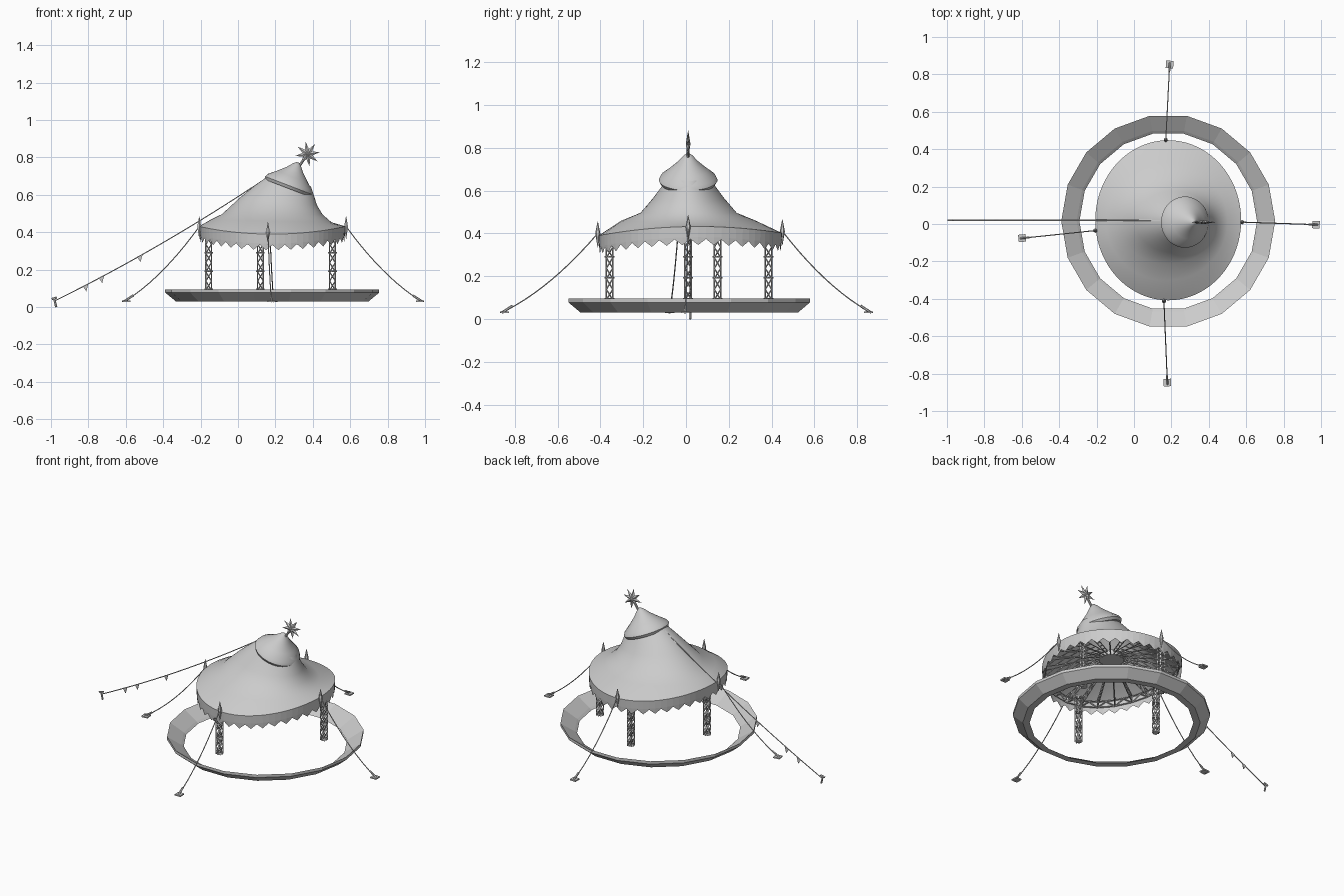
import bpy, bmesh, math
from math import sin, cos, pi, radians
from mathutils import Vector, Matrix

cube = bpy.data.objects.get("Cube")
if cube:
    bpy.data.objects.remove(cube, do_unlink=True)

grey = bpy.data.materials.new("plain grey")
grey.use_nodes = True
GREY = (0.6, 0.6, 0.6, 1)
grey.diffuse_color = GREY
grey.node_tree.nodes["Principled BSDF"].inputs["Base Color"].default_value = GREY

CX, CY = 0.183, 0.015     # pavilion centre


def finish(name, bm, smooth=False):
    bmesh.ops.recalc_face_normals(bm, faces=bm.faces)
    mesh = bpy.data.meshes.new(name)
    bm.to_mesh(mesh)
    bm.free()
    mesh.materials.append(grey)
    ob = bpy.data.objects.new(name, mesh)
    bpy.context.collection.objects.link(ob)
    if smooth:
        bpy.ops.object.select_all(action="DESELECT")
        bpy.context.view_layer.objects.active = ob
        ob.select_set(True)
        bpy.ops.object.shade_smooth_by_angle(angle=radians(50))
    return ob


def loft(name, rings, smooth=False, loop=False, cap=False):
    """Skin a list of closed rings of points."""
    bm = bmesh.new()
    vs = [[bm.verts.new(p) for p in ring] for ring in rings]
    n = len(vs[0])
    pairs = list(zip(vs, vs[1:])) + ([(vs[-1], vs[0])] if loop else [])
    for a, b in pairs:
        for i in range(n):
            j = (i + 1) % n
            bm.faces.new((a[i], a[j], b[j], b[i]))
    if cap:
        bm.faces.new(vs[-1])
    return finish(name, bm, smooth)


def circle(r, z, n, cx=CX, cy=CY):
    return [Vector((cx + r * cos(2 * pi * i / n), cy + r * sin(2 * pi * i / n), z)) for i in range(n)]


def bars(name, pairs, r, sides=4, tip=None):
    """Thin rods, one for each pair of end points."""
    bm = bmesh.new()
    for a, b in pairs:
        a, b = Vector(a), Vector(b)
        d = b - a
        mat = Matrix.Translation((a + b) / 2) @ d.to_track_quat("Z", "Y").to_matrix().to_4x4()
        bmesh.ops.create_cone(bm, cap_ends=True, segments=sides, radius1=r,
                              radius2=r if tip is None else tip, depth=d.length, matrix=mat)
    return finish(name, bm)


def sagging(a, b, sag, n=10):
    pts = [Vector(a).lerp(Vector(b), i / n) - Vector((0, 0, sag * 4 * (i / n) * (1 - i / n)))
           for i in range(n + 1)]
    return pts, list(zip(pts, pts[1:]))


# Base ring, an eighteen-sided dish-shaped kerb
section = [(.572, .095), (.572, .077), (.515, .03), (.475, .03), (.49, .042)]
loft("base_ring", [circle(r, z, 18) for r, z in section], loop=True)

# Canopy: leaning rings given by left point, right point and half depth
N = 72


def eave(a, scale=1.0, drop=0.0):
    return Vector((CX + .39 * scale * cos(a), .02 + .428 * scale * sin(a),
                   .414 + .018 * cos(2 * a) + .006 * sin(a) - drop))


canopy = [[eave(2 * pi * i / N) for i in range(N)]]
levels = [(-.15, .465, .50, .453, .315), (-.085, .497, .452, .495, .225),
          (.01, .585, .422, .545, .165), (.09, .65, .405, .60, .12), (.16, .70, .39, .645, .085)]
for xl, zl, xr, zr, ry in levels:
    ring = []
    for i in range(N):
        a = 2 * pi * i / N
        ring.append(Vector(((xl + xr) / 2 + (xr - xl) / 2 * cos(a), .012 + ry * sin(a),
                            (zl + zr) / 2 + (zr - zl) / 2 * cos(a))))
    canopy.append(ring)
roof = loft("canopy", canopy, smooth=True)

# Valance with pointed lower edge
depth = [0, .05]
valance = [[eave(2 * pi * i / N, 1 - .1 * d, d) for i in range(N)] for d in depth]
valance.append([eave(2 * pi * i / N, .99, .058 + .028 * (i % 2)) for i in range(N)])
loft("valance", valance)

# Tilted cap on the peak
tilt = Matrix.Translation((.275, .01, .655)) @ Matrix.Rotation(radians(21), 4, "Y")
cap_profile = [(.10, -.022), (.128, -.022), (.137, -.006), (.128, .012), (.09, .044),
               (.048, .083), (.022, .114), (.006, .127)]
loft("cap", [[tilt @ p for p in circle(r, h, 48, 0, 0)] for r, h in cap_profile],
     smooth=True, cap=True)

# Star ornament on a short rod
star_c = Vector((.372, .01, .818))
bm = bmesh.new()
rim = []
for i in range(16):
    a = 2 * pi * i / 16 + .15
    r = .066 if i % 2 == 0 else .028
    rim.append(bm.verts.new(star_c + Vector((r * cos(a), 0, r * sin(a)))))
for side in (-.011, .011):
    hub = bm.verts.new(star_c + Vector((0, side, 0)))
    for i in range(16):
        bm.faces.new((hub, rim[i], rim[(i + 1) % 16]))
finish("star", bm)
bars("star_rod", [((.325, .01, .75), star_c)], .007, 8)

# Lattice columns
struts, collars = [], []
W, Z0, Z1, STEPS = .015, .09, .385, 6
for x, y in [(.505, .147), (-.157, .01), (.12, -.357), (.12, .385)]:
    corners = [(x + W * sx, y + W * sy) for sx, sy in ((-1, -1), (1, -1), (1, 1), (-1, 1))]
    for i in range(4):
        p, q = corners[i], corners[(i + 1) % 4]
        struts.append(((*p, Z0), (*p, Z1)))
        for k in range(STEPS):
            a, b = (Z0 + (Z1 - Z0) * j / STEPS for j in (k, k + 1))
            struts.append(((*p, a), (*q, b)))
            struts.append(((*q, a), (*p, b)))
    for k in range(0, STEPS + 1, 2):
        z = Z0 + (Z1 - Z0) * k / STEPS
        collars.append(((x, y, z), (x, y, z + .008)))
bars("columns", struts, .0032)
bars("column_collars", collars, .023)

# Rafters, lattice eave beam and ceiling hub
rafters, beam = [], []
RIBS = 24
for i in range(RIBS):
    a, b = 2 * pi * i / RIBS, 2 * pi * (i + 1) / RIBS
    hub = Vector((CX + .065 * cos(a), .015 + .065 * sin(a), .475))
    top, low = eave(a, .96, .005), eave(a, .96, .045)
    hub_low = hub - Vector((0, 0, .025))
    rafters += [(hub, top), (hub_low, low), (top, low)]
    for k in range(6):
        s, e = k / 6, (k + 1) / 6
        rafters.append((hub.lerp(top, s), hub_low.lerp(low, e)))
    beam += [(top, eave(b, .96, .005)), (low, eave(b, .96, .045)),
             (low, eave((a + b) / 2, .96, .008)), (eave((a + b) / 2, .96, .008), eave(b, .96, .045))]
bars("rafters", rafters, .0035)
bars("eave_beam", beam, .004)
bars("ceiling_hub", [((CX, .015, .447), (CX, .015, .478))], .072, 24)

# Guy ropes with eave spikes and ground pegs
guys = [((.578, .01, .43), (.965, -.003, .04)), ((-.207, -.035, .43), (-.59, -.075, .04)),
        ((.16, -.412, .40), (.178, -.84, .04)), ((.17, .45, .41), (.19, .845, .04))]
ropes, spikes, spikes_low, pegs = [], [], [], []
bm = bmesh.new()
for a, b in guys:
    ropes += sagging(a, b, .035)[1]
    a, b = Vector(a), Vector(b)
    out = Vector((b.x - a.x, b.y - a.y, 0)).normalized()
    spikes.append((a, a + Vector((0, 0, .055))))
    spikes_low.append((a, a - Vector((0, 0, .065))))
    pegs.append((b + out * .02 - Vector((0, 0, .01)), b - out * .03 + Vector((0, 0, .022))))
    plate = Matrix.Translation(b + out * .008 - Vector((0, 0, .008))) @ \
        out.to_track_quat("X", "Z").to_matrix().to_4x4() @ Matrix.Diagonal((.04, .04, .008, 1))
    bmesh.ops.create_cube(bm, size=1, matrix=plate)
finish("peg_plates", bm)
bars("guy_ropes", ropes, .003, 5)
bars("eave_spikes", spikes, .012, 6, .001)
bars("eave_spikes_lower", spikes_low, .012, 6, .001)
bars("pegs", pegs, .006, 6)

# Bunting line with pennants and its end stake
line, segs = sagging((.16, .02, .695), (-.975, .02, .035), .025, 16)
bars("bunting_line", segs, .003, 5)
bm = bmesh.new()
for x in (-.525, -.73, -.815):
    z = .035 + .66 * (x + .975) / 1.135 - .1 * (x + .975) * (.16 - x) / 1.288
    tri = [(x - .015, .02, z - .004), (x + .015, .02, z + .008), (x + .004, .02, z - .032)]
    front = bm.faces.new([bm.verts.new(p) for p in tri])
    ext = bmesh.ops.extrude_face_region(bm, geom=[front])
    bmesh.ops.translate(bm, vec=(0, .004, 0),
                        verts=[v for v in ext["geom"] if isinstance(v, bmesh.types.BMVert)])
finish("pennants", bm)
bars("end_stake", [((-.972, .02, 0), (-.984, .02, .05)), ((-.996, .02, .043), (-.968, .02, .051))], .006, 6)
